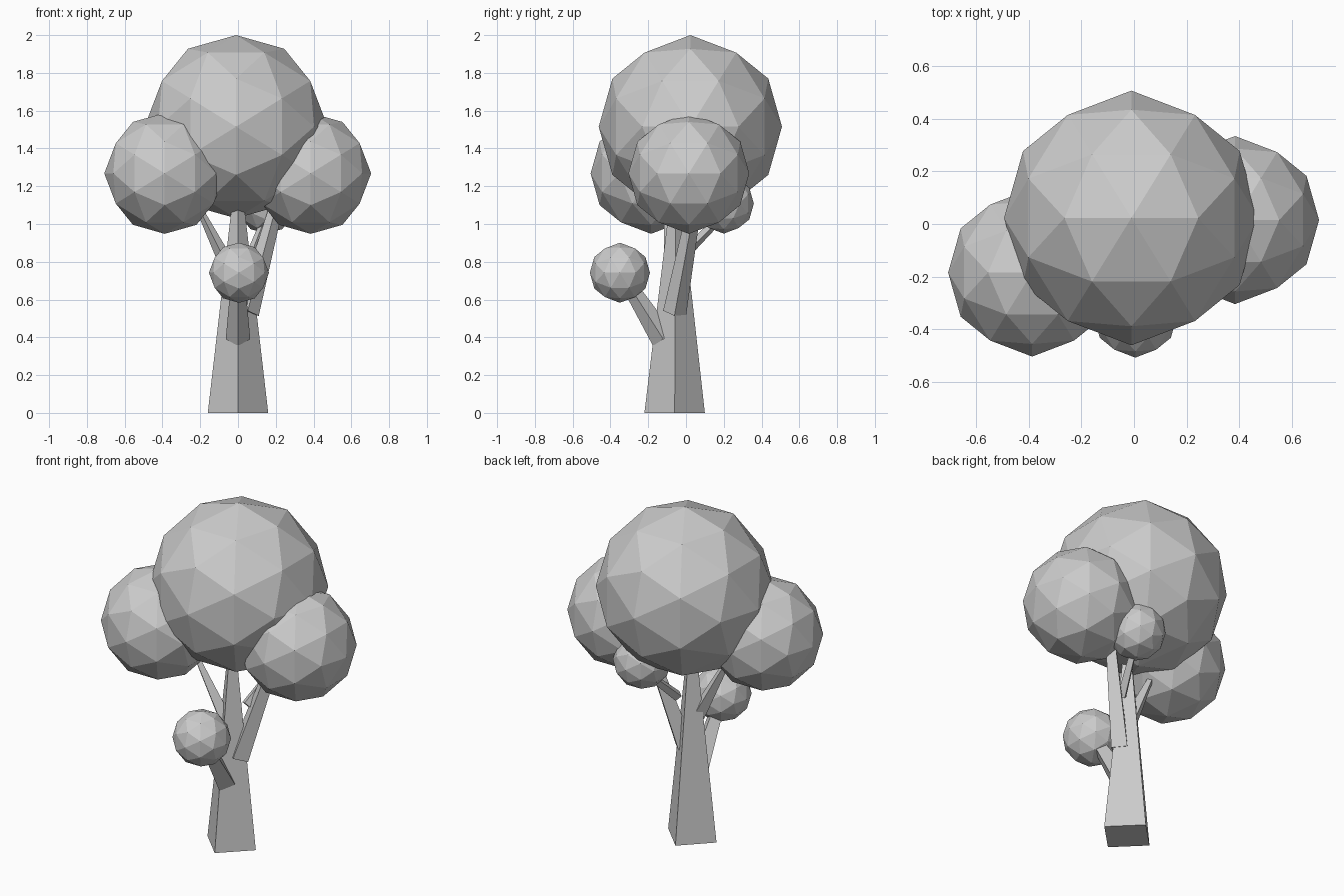
import bpy
import bmesh
from math import radians
from mathutils import Matrix, Vector

cube = bpy.data.objects.get("Cube")
if cube:
    bpy.data.objects.remove(cube, do_unlink=True)

grey = bpy.data.materials.new("plain grey")
grey.use_nodes = True
grey.diffuse_color = (0.6, 0.6, 0.6, 1)
grey.node_tree.nodes["Principled BSDF"].inputs["Base Color"].default_value = (0.6, 0.6, 0.6, 1)


def finish(name, bm):
    mesh = bpy.data.meshes.new(name)
    bm.to_mesh(mesh)
    bm.free()
    mesh.materials.append(grey)
    obj = bpy.data.objects.new(name, mesh)
    bpy.context.collection.objects.link(obj)
    return obj


def foliage(name, center, radius):
    """Faceted ball with an edge midpoint on every axis."""
    bm = bmesh.new()
    turn = Matrix.Rotation(radians(-31.717), 4, 'Y')
    bmesh.ops.create_icosphere(bm, subdivisions=2, radius=radius,
                               matrix=Matrix.Translation(center) @ turn)
    return finish(name, bm)


def limb(name, start, end, r_start, r_end):
    """Tapered four-sided limb with corners on its local axes."""
    start, end = Vector(start), Vector(end)
    axis = end - start
    turn = Vector((0, 0, 1)).rotation_difference(axis).to_matrix().to_4x4()
    bm = bmesh.new()
    bmesh.ops.create_cone(bm, cap_ends=True, segments=4, radius1=r_start,
                          radius2=r_end, depth=axis.length,
                          matrix=Matrix.Translation((start + end) / 2) @ turn)
    return finish(name, bm)


# Trunk
limb("trunk", (0, -0.06, 0), (0, -0.055, 1.12), 0.16, 0.03)

# Branches
limb("front_branch", (0, -0.12, 0.39), (0, -0.33, 0.72), 0.065, 0.035)
limb("left_branch", (0.05, -0.06, 0.53), (0.21, 0.05, 1.12), 0.062, 0.035)
limb("right_branch", (-0.03, -0.07, 0.73), (-0.2, -0.1, 1.07), 0.045, 0.018)
limb("back_branch", (0.07, -0.02, 0.83), (0.15, 0.19, 1.04), 0.03, 0.02)

# Foliage
foliage("crown", (-0.01, 0.023, 1.515), 0.485)
foliage("left_foliage", (0.385, 0.015, 1.268), 0.32)
foliage("right_foliage", (-0.388, -0.185, 1.268), 0.32)
foliage("front_foliage", (0.005, -0.35, 0.742), 0.159)
foliage("back_foliage", (0.15, 0.2, 1.108), 0.159)
